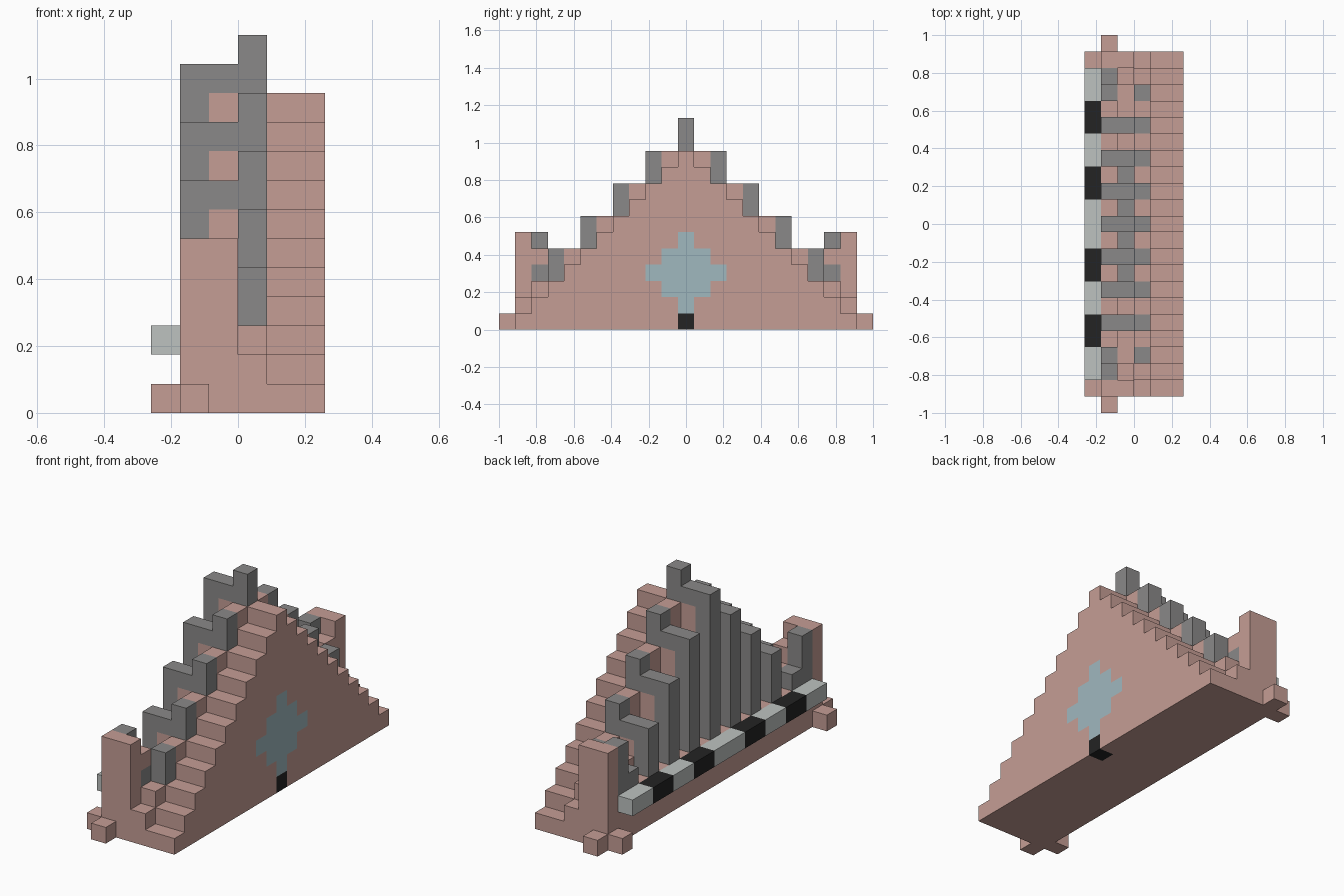
import bpy, bmesh
from mathutils import Vector

cube = bpy.data.objects.get("Cube")
if cube:
    bpy.data.objects.remove(cube, do_unlink=True)

U = 2 / 23  # size of one block

COLOURS = {
    "dusty_pink": (0.56, 0.34, 0.30),
    "stone_grey": (0.255, 0.25, 0.248),
    "pale_grey": (0.51, 0.54, 0.525),
    "near_black": (0.017, 0.017, 0.017),
    "pale_blue": (0.35, 0.48, 0.52),
}
SLOTS = list(COLOURS)
materials = []
for name, rgb in COLOURS.items():
    mat = bpy.data.materials.new(name)
    mat.use_nodes = True
    mat.diffuse_color = (*rgb, 1)
    bsdf = mat.node_tree.nodes["Principled BSDF"]
    bsdf.inputs["Base Color"].default_value = (*rgb, 1)
    bsdf.inputs["Roughness"].default_value = 0.9
    materials.append(mat)

blocks = {}  # (x, y, z) -> (part, colour)


def fill(part, colour, xs, ys, z0, z1):
    """Fill a box of blocks; later fills replace earlier ones."""
    for x in xs:
        for y in ys:
            for z in range(z0, z1):
                blocks[x, y, z] = (part, colour)


PINK, GREY, PALE, BLACK, BLUE = SLOTS

# base slab, with a raised spine behind the rail
fill("base", PINK, range(1, 4), range(-10, 11), 0, 2)
fill("base", PINK, range(1, 2), range(-9, 10), 2, 3)
fill("base", PINK, range(2, 3), range(-9, 10), 2, 4)
fill("base", GREY, range(2, 3), range(-3, 4), 3, 4)

# outer stepped wall, one block per step
for y in range(-10, 11):
    fill("stepped_wall", PINK, (4, 5), (y,), 0, 11 - abs(y))

# painted diamond and the dark block under it
for z in range(1, 6):
    half = 2 - abs(z - 3)
    fill("stepped_wall", BLUE, (5,), range(-half, half + 1), z, z + 1)
fill("stepped_wall", BLACK, (5,), (0,), 0, 1)

# inner wall, two blocks per step
for y in range(-9, 10):
    if y % 2:
        fill("inner_wall", PINK, (3,), (y,), 2, 12 - abs(y))

# ribs: grey uprights with a pink core under a grey cap
for y in range(-8, 9, 2):
    top = 12 - abs(y)
    fill("ribs", GREY, (1,), (y,), 3, top)
    fill("ribs", PINK, (2,), (y,), 2, top - 1)
    if abs(y) < 8:
        fill("ribs", GREY, (2,), (y,), top - 1, top)
    fill("ribs", GREY, (3,), (y,), 2, top + 1)

# end towers with their buttresses and foot blocks
for side in (-1, 1):
    fill("end_towers", PINK, (1, 2), (side * 10,), 2, 6)
    fill("end_towers", GREY, (1,), (side * 9,), 3, 6)
    fill("end_towers", GREY, (2,), (side * 9,), 3, 4)
    fill("end_towers", PINK, (2,), (side * 9,), 4, 5)
    fill("foot_blocks", PINK, (0,), (side * 10,), 0, 1)
    fill("foot_blocks", PINK, (1,), (side * 11,), 0, 1)

# banded rail along the side
for y in range(-9, 10):
    band = BLACK if abs(y) in (2, 3, 6, 7) else PALE
    fill("banded_rail", band, (0,), (y,), 2, 3)


def build(part):
    """Make the outer shell of one part, without faces hidden by neighbours."""
    bm = bmesh.new()
    for cell, (owner, colour) in blocks.items():
        if owner != part:
            continue
        centre = Vector(cell) + Vector((-2.5, 0, 0.5))
        for axis in range(3):
            for sign in (-1, 1):
                n = Vector((0, 0, 0))
                n[axis] = sign
                if tuple(int(a + b) for a, b in zip(cell, n)) in blocks:
                    continue
                u = Vector((0, 0, 0))
                u[(axis + 1) % 3] = 0.5
                v = n.cross(u)
                mid = centre + n / 2
                corners = (mid - u - v, mid + u - v, mid + u + v, mid - u + v)
                face = bm.faces.new([bm.verts.new(c * U) for c in corners])
                face.material_index = SLOTS.index(colour)
    bmesh.ops.remove_doubles(bm, verts=bm.verts, dist=U / 100)
    bmesh.ops.dissolve_limit(bm, angle_limit=0.01, verts=bm.verts,
                             edges=bm.edges, delimit={'MATERIAL'})
    mesh = bpy.data.meshes.new(part)
    bm.to_mesh(mesh)
    bm.free()
    for mat in materials:
        mesh.materials.append(mat)
    bpy.context.collection.objects.link(bpy.data.objects.new(part, mesh))


for part in sorted({owner for owner, _ in blocks.values()}):
    build(part)
